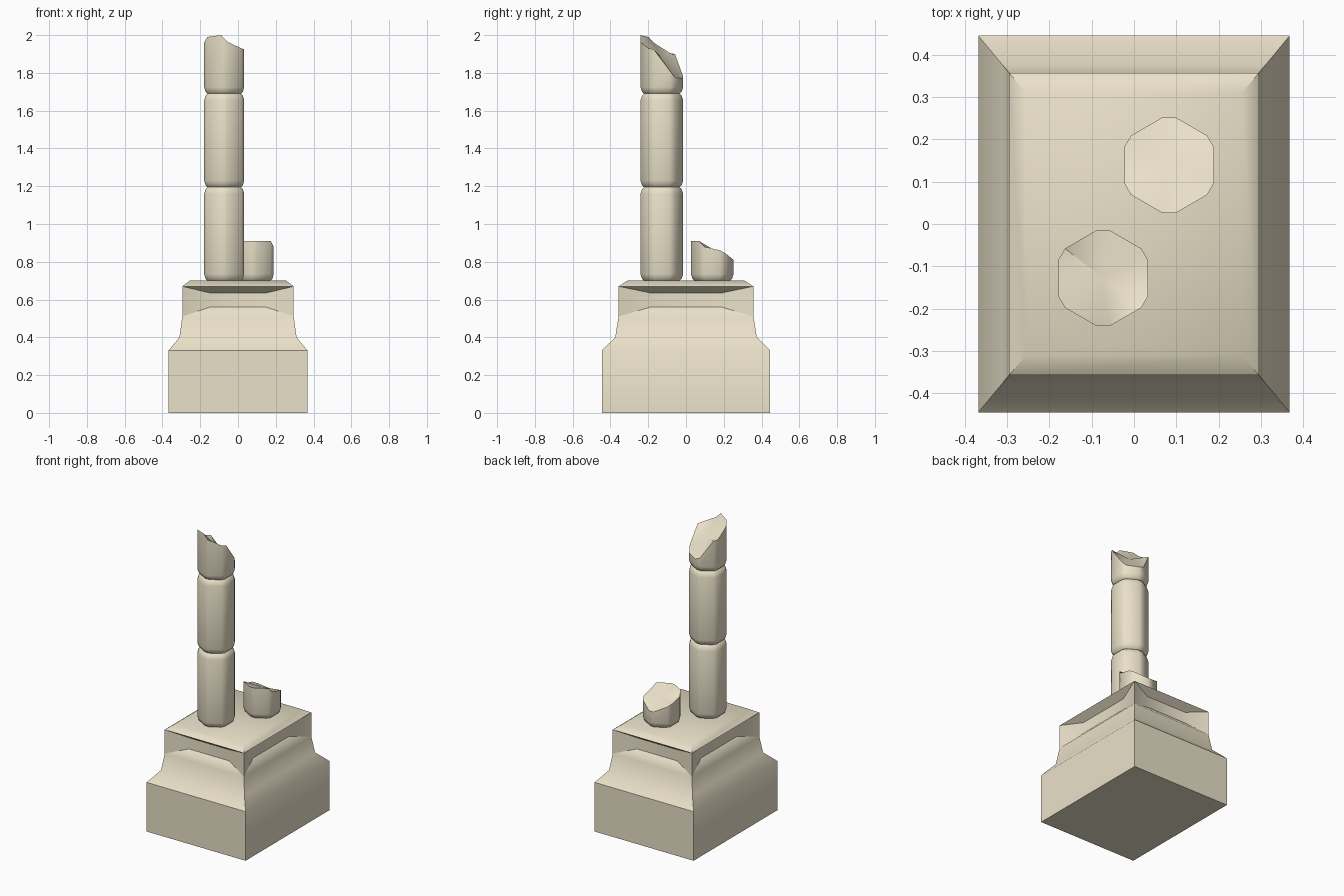
import bpy, bmesh

if "Cube" in bpy.data.objects:
    bpy.data.objects.remove(bpy.data.objects["Cube"])

STONE = bpy.data.materials.new("stone")
STONE.diffuse_color = (0.82, 0.75, 0.58, 1)
STONE.use_nodes = True
STONE.node_tree.nodes["Principled BSDF"].inputs["Base Color"].default_value = STONE.diffuse_color


def finish(bm, name, angle=0.7):
    """Turn a bmesh into a shaded stone object."""
    bmesh.ops.recalc_face_normals(bm, faces=bm.faces)
    me = bpy.data.meshes.new(name)
    bm.to_mesh(me)
    bm.free()
    ob = bpy.data.objects.new(name, me)
    bpy.context.collection.objects.link(ob)
    me.materials.append(STONE)
    bpy.ops.object.select_all(action='DESELECT')
    ob.select_set(True)
    bpy.context.view_layer.objects.active = ob
    bpy.ops.object.shade_smooth_by_angle(angle=angle)
    return ob


def bridge(bm, a, b):
    n = len(a)
    for i in range(n):
        bm.faces.new((a[i], a[(i + 1) % n], b[(i + 1) % n], b[i]))


# Plinth: rectangular rings (half x, half y, z)
bm = bmesh.new()
levels = [(.368, .445, 0), (.368, .445, .33), (.31, .375, .40),
          (.295, .357, .51), (.295, .357, .67), (.255, .31, .70)]
SIGNS = [(-1, -1), (1, -1), (1, 1), (-1, 1)]
rings = [[bm.verts.new((sx * hx, sy * hy, z)) for sx, sy in SIGNS]
         for hx, hy, z in levels]
for k in (0, 1, 2, 4):
    bridge(bm, rings[k], rings[k + 1])
bm.faces.new(rings[0])
bm.faces.new(rings[-1])

# Sunken panel on each of the four sides between the two upper rings
DEPTH, IX, IY = .05, .15, .19
for i in range(4):
    j = (i + 1) % 4
    outer = [rings[3][i], rings[3][j], rings[4][j], rings[4][i]]
    inner = []
    for v, z in zip(outer, (.56, .56, .635, .635)):
        sx, sy = (1 if v.co.x > 0 else -1), (1 if v.co.y > 0 else -1)
        if i % 2 == 0:
            p = (sx * IX, sy * (.357 - DEPTH), z)
        else:
            p = (sx * (.295 - DEPTH), sy * IY, z)
        inner.append(bm.verts.new(p))
    bridge(bm, outer, inner)
    bm.faces.new(inner)
finish(bm, "plinth")

# Column cross-section: hexagon with cut corners, 12 points, starting at +x
Q = [(.106, .043), (.09, .07), (.016, .113)]
SECTION = (Q + [(-x, y) for x, y in reversed(Q)]
           + [(-x, -y) for x, y in Q] + [(x, -y) for x, y in reversed(Q)])


def drum(name, cx, cy, z0, z1=None, heights=None, mid=None):
    """Bevelled column drum; with heights its top is a broken surface."""
    bm = bmesh.new()

    def ring(s, z):
        return [bm.verts.new((cx + x * s, cy + y * s, z)) for x, y in SECTION]
    rs = [ring(.83, z0), ring(.93, z0 + .01), ring(1, z0 + .035)]
    if heights:
        top = ring(1, 0)
        for v, h in zip(top, heights):
            v.co.z = h
        rs.append(top)
    else:
        rs += [ring(1, z1 - .035), ring(.93, z1 - .01), ring(.83, z1)]
    for a, b in zip(rs, rs[1:]):
        bridge(bm, a, b)
    bm.faces.new(rs[0])
    if heights:
        c = bm.verts.new((cx, cy, mid))
        for i in range(12):
            bm.faces.new((top[i], top[(i + 1) % 12], c))
    else:
        bm.faces.new(rs[-1])
    return finish(bm, name)


# Tall broken column
TX, TY = -.073, -.128
drum("lower_drum", TX, TY, .70, 1.195)
drum("middle_drum", TX, TY, 1.195, 1.69)
drum("broken_top_drum", TX, TY, 1.69, mid=1.88,
     heights=[1.81, 1.775, 1.77, 1.78, 1.90, 1.905,
              1.96, 1.99, 2.0, 1.965, 1.93, 1.925])

# Short broken stump
drum("broken_stump", .083, .139, .70, mid=.868,
     heights=[.86, .845, .81, .81, .845, .86,
              .88, .91, .91, .91, .91, .88])
